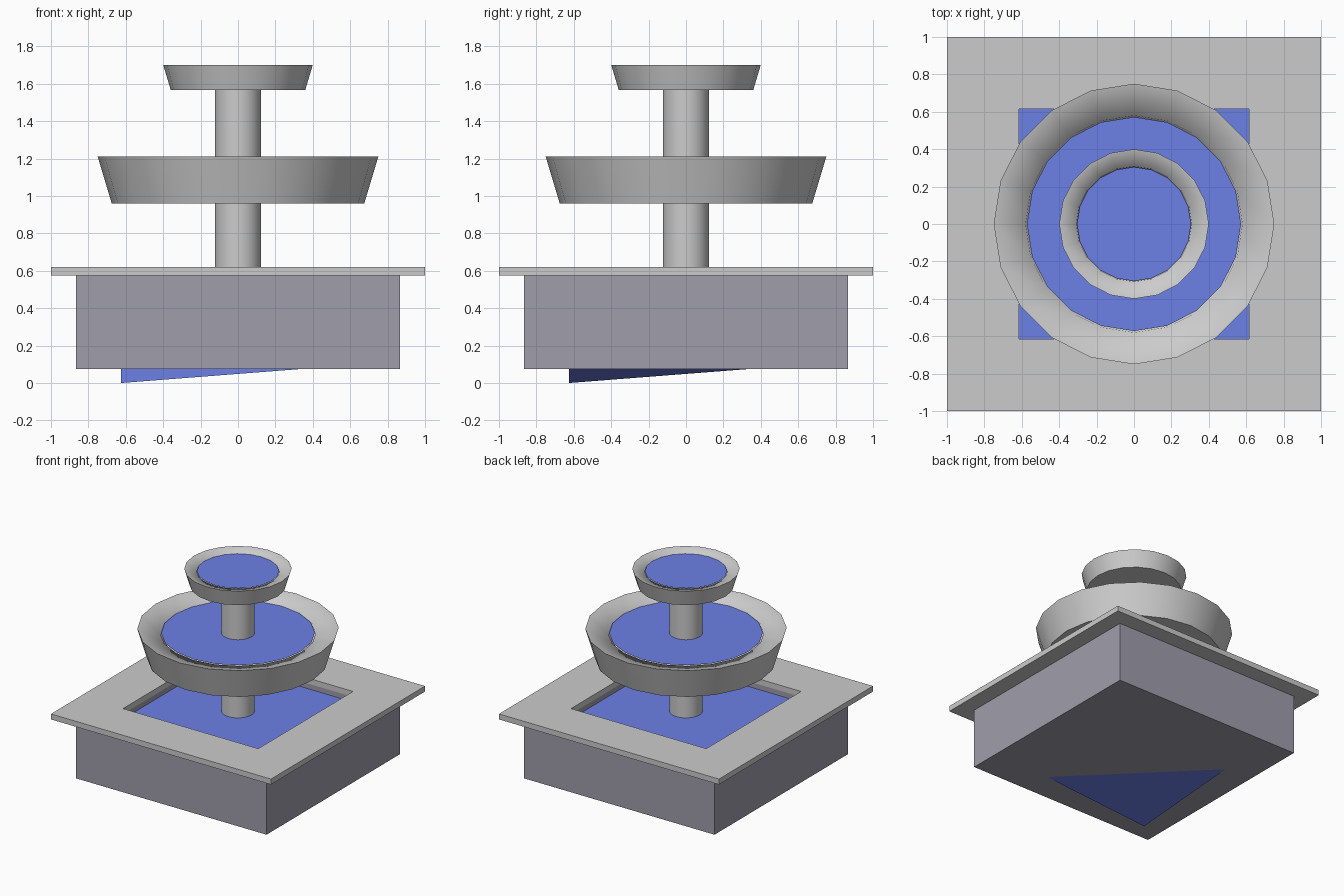
import bpy, bmesh, math

if "Cube" in bpy.data.objects:
    bpy.data.objects.remove(bpy.data.objects["Cube"])


def material(name, rgb):
    m = bpy.data.materials.new(name)
    m.diffuse_color = (*rgb, 1)
    m.use_nodes = True
    m.node_tree.nodes["Principled BSDF"].inputs["Base Color"].default_value = m.diffuse_color
    return m


WATER = material("water_blue", (0.15, 0.22, 0.8))
DARK = material("dark_stone", (0.35, 0.34, 0.41))


def finish(name, bm, mat=None, smooth=None):
    bmesh.ops.recalc_face_normals(bm, faces=bm.faces)
    me = bpy.data.meshes.new(name)
    bm.to_mesh(me)
    bm.free()
    ob = bpy.data.objects.new(name, me)
    bpy.context.collection.objects.link(ob)
    if mat:
        me.materials.append(mat)
    if smooth:
        bpy.ops.object.select_all(action='DESELECT')
        ob.select_set(True)
        bpy.context.view_layer.objects.active = ob
        bpy.ops.object.shade_smooth_by_angle(angle=math.radians(smooth))
    return ob


def square_sweep(name, rings, closed=False, mat=None):
    """Concentric squares (half width, z) joined in order; capped or closed into a frame."""
    bm = bmesh.new()
    loops = [[bm.verts.new((sx * h, sy * h, z))
              for sx, sy in ((-1, -1), (1, -1), (1, 1), (-1, 1))] for h, z in rings]
    pairs = list(zip(loops, loops[1:]))
    if closed:
        pairs.append((loops[-1], loops[0]))
    else:
        bm.faces.new(loops[0])
        bm.faces.new(loops[-1])
    for a, b in pairs:
        for i in range(4):
            j = (i + 1) % 4
            bm.faces.new((a[i], a[j], b[j], b[i]))
    return finish(name, bm, mat)


def lathe(name, profile, sides, mat=None, smooth=None):
    bm = bmesh.new()
    verts = [bm.verts.new((0, r, z)) for r, z in profile]
    edges = [bm.edges.new(p) for p in zip(verts, verts[1:])]
    bmesh.ops.spin(bm, geom=verts + edges, axis=(0, 0, 1), cent=(0, 0, 0),
                   angle=math.tau, steps=sides, use_merge=True)
    bmesh.ops.remove_doubles(bm, verts=bm.verts, dist=1e-4)
    return finish(name, bm, mat, smooth)


# Basin and overhanging square rim
square_sweep("basin", [(0.865, 0.075), (0.865, 0.575), (0.62, 0.575), (0.62, 0.1)], mat=DARK)
square_sweep("basin_rim", [(1, 0.575), (1, 0.62), (0.615, 0.62), (0.615, 0.575)], closed=True)

# Pool water, one lower corner dips through the basin floor
bm = bmesh.new()
bmesh.ops.create_cube(bm, size=1.25)
for v in bm.verts:
    corner = v.co.x < 0 and v.co.y < 0
    v.co.z = 0.53 if v.co.z > 0 else (0 if corner else 0.097)
bmesh.ops.triangulate(bm, faces=[f for f in bm.faces if all(v.co.z < 0.2 for v in f.verts)])
# make the floor diagonal isolate the dipped corner
diag = [e for e in bm.edges if all(v.co.z < 0.2 for v in e.verts)
        and abs(e.verts[0].co.x - e.verts[1].co.x) > 1
        and abs(e.verts[0].co.y - e.verts[1].co.y) > 1]
if any(v.co.z < 0.01 for v in diag[0].verts):
    bmesh.ops.rotate_edges(bm, edges=diag)
finish("pool_water", bm, WATER)

# Central column
lathe("column", [(0, 0.1), (0.123, 0.1), (0.123, 1.62), (0, 1.62)], 32, smooth=40)

# Two bowls with water discs: same shape at different scales
BOWL = [(0, -0.25), (0.675, -0.25), (0.75, 0), (0.58, -0.04), (0.55, -0.2), (0, -0.2)]
for label, top, s in (("lower", 1.21, 1.0), ("upper", 1.70, 0.533)):
    lathe(label + "_bowl", [(r * s, top + z * s) for r, z in BOWL], 20, smooth=70)
    level = top - 0.038 * s
    lathe(label + "_bowl_water", [(0, level), (0.572 * s, level)], 20, WATER)
